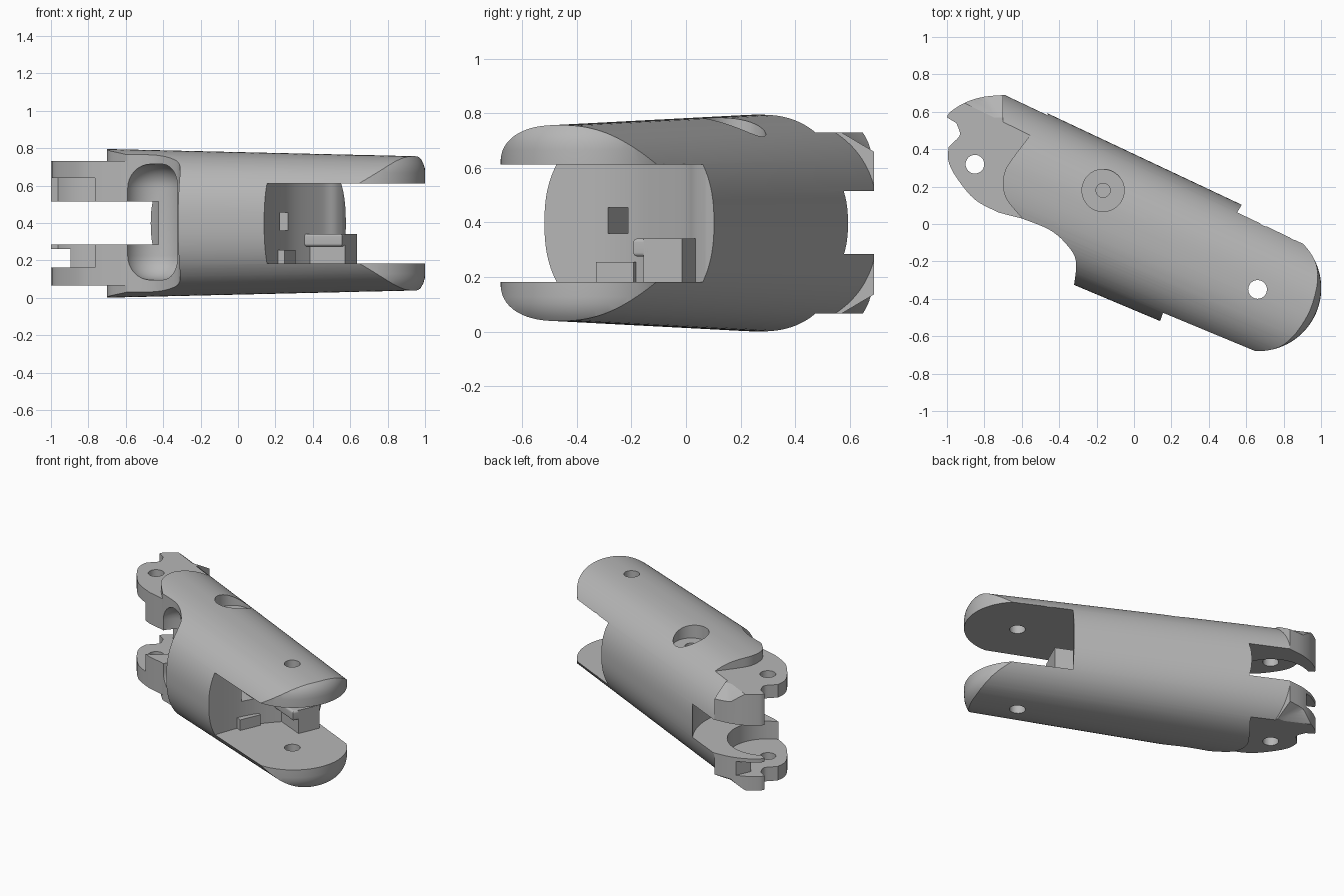
import bpy, bmesh, math
from mathutils import Matrix, Vector

cube = bpy.data.objects.get("Cube")
if cube:
    bpy.data.objects.remove(cube)

grey = bpy.data.materials.new("plain grey")
grey.use_nodes = True
colour = (0.47, 0.47, 0.47, 1)
grey.diffuse_color = colour
grey.node_tree.nodes["Principled BSDF"].inputs["Base Color"].default_value = colour

MID = 0.398          # height of the link axis
AXIS_V = -0.043      # sideways offset of the link axis
TURN = Matrix.Rotation(math.radians(-24), 4, 'Z')
cutters = []


def finish(name, bm):
    bmesh.ops.recalc_face_normals(bm, faces=bm.faces)
    mesh = bpy.data.meshes.new(name)
    bm.to_mesh(mesh)
    bm.free()
    mesh.materials.append(grey)
    ob = bpy.data.objects.new(name, mesh)
    bpy.context.scene.collection.objects.link(ob)
    return ob


def prism(name, outline, low, high, bevel=0):
    bm = bmesh.new()
    base = bm.faces.new([bm.verts.new((u, v, low)) for u, v in outline])
    new = bmesh.ops.extrude_face_region(bm, geom=[base])["geom"]
    bmesh.ops.translate(bm, vec=(0, 0, high - low),
                        verts=[g for g in new if isinstance(g, bmesh.types.BMVert)])
    if bevel:
        rims = [e for e in bm.edges if abs(e.verts[0].co.z - e.verts[1].co.z) < 1e-5]
        bmesh.ops.bevel(bm, geom=rims, offset=bevel, segments=8, profile=0.5, affect='EDGES')
    return finish(name, bm)


def arc(u, v, r, start, end, n):
    step = (end - start) / n
    return [(u + r * math.cos(math.radians(start + step * i)),
             v + r * math.sin(math.radians(start + step * i))) for i in range(n + 1)]


def disc(name, u, v, r, low, high, n=48, bevel=0):
    return prism(name, arc(u, v, r, 0, 360, n)[:-1], low, high, bevel)


def block(name, u0, u1, v0, v1, low, high, bevel=0):
    return prism(name, [(u0, v0), (u1, v0), (u1, v1), (u0, v1)], low, high, bevel)


def smooth_curve(points, n=5):
    # Catmull-Rom through the control points
    pts = [Vector(p) for p in points]
    pts = [pts[0]] + pts + [pts[-1]]
    out = []
    for a, b, c, d in zip(pts, pts[1:], pts[2:], pts[3:]):
        for i in range(n):
            t = i / n
            p = 0.5 * (2 * b + (c - a) * t + (2 * a - 5 * b + 4 * c - d) * t * t
                       + (3 * b - a - 3 * c + d) * t ** 3)
            out.append(tuple(p))
    return out + [tuple(pts[-1])]


def apply_to(ob, cutter, mode='DIFFERENCE'):
    mod = ob.modifiers.new(cutter.name, 'BOOLEAN')
    mod.operation, mod.object, mod.solver = mode, cutter, 'EXACT'
    cutter.hide_render = True
    cutters.append(cutter)


# Tapered barrel lying along the link, slightly squarer than a circle
bm = bmesh.new()
bmesh.ops.create_cone(bm, cap_ends=True, segments=128, radius1=0.407, radius2=0.358, depth=2.3,
                      matrix=Matrix.Rotation(math.pi / 2, 4, 'Y'))
for vert in bm.verts:
    r = math.hypot(vert.co.y, vert.co.z)
    p = 2.35
    bulge = (abs(vert.co.y / r) ** p + abs(vert.co.z / r) ** p) ** (-1 / p)
    vert.co.yz = vert.co.y * bulge, vert.co.z * bulge
bmesh.ops.translate(bm, vec=(-0.05, AXIS_V, MID), verts=bm.verts)
body = finish("finger_link_body", bm)

# Chamfered lug tip behind the knuckle, square to the front
lug_side = [(0.25, 0.066), (0.57, 0.066), (0.72, 0.155), (0.72, 0.641), (0.57, 0.73), (0.25, 0.73)]
lug_tip = prism("lug_tip", lug_side, -1.1, -0.7)
lug_tip.data.transform(TURN.inverted() @ Matrix(((0, 0, 1, 0), (1, 0, 0, 0), (0, 1, 0, 0), (0, 0, 0, 1))))
apply_to(body, lug_tip, 'UNION')

# Rounded fork end
fork = [(-2, -0.6), (0.3, -0.6), (0.746, -0.38)] + arc(0.746, AXIS_V, 0.337, -85, 85, 40) \
    + [(0.746, 0.294), (0.6, 0.5), (0.3, 0.55), (-2, 0.55)]
apply_to(body, prism("fork_end_shape", fork, MID - 0.4, MID + 0.4, 0.13), 'INTERSECT')

# Plan outline of the knuckle end and the scooped underside
scoop = smooth_curve([(-0.154, -0.45), (-0.202, -0.309), (-0.284, -0.247), (-0.4, -0.212), (-0.56, -0.217)])
lug = smooth_curve([(-0.683, -0.238), (-0.83, -0.227), (-0.97, -0.158), (-1.044, -0.095), (-1.072, -0.028)])
notch = smooth_curve([(-1.057, 0.011), (-1.045, 0.06), (-1.088, 0.107)])
tip = smooth_curve([(-1.146, 0.114), (-1.14, 0.15), (-1.087, 0.228), (-1.008, 0.296), (-0.902, 0.354)])
plan = scoop + lug + notch + tip + [(-0.7, 0.356), (-0.5, 0.6), (1.4, 0.6), (1.4, -0.6), (-0.154, -0.6)]
apply_to(body, prism("knuckle_outline", plan, -0.2, 1), 'INTERSECT')

# Flat cheeks above and below the knuckle
cheek = [(-0.54, -0.5)] + smooth_curve([(-0.555, -0.217), (-0.67, -0.16), (-0.721, -0.102),
                                        (-0.745, -0.025), (-0.735, 0.06), (-0.698, 0.215)]) \
    + [(-1.3, 0.25), (-1.3, -0.5)]
for side, low, high in (("upper", 0.73, 1), ("lower", -0.2, 0.066)):
    apply_to(body, prism(side + "_cheek_cut", cheek, low, high))

# Knuckle gap and lug recess
KNUCKLE, FORK = (-0.907, -0.054), (0.746, -0.051)
apply_to(body, disc("knuckle_gap", *KNUCKLE, 0.472, 0.285, 0.515, 72))
apply_to(body, disc("lug_recess", *KNUCKLE, 0.255, 0.163, 0.64))
apply_to(body, block("lower_lug_slot", -1.3, -1.05, -0.3, 0.4, 0.163, 0.26))

# Fork slot with a curved floor, and the dips along the fork edge
floor = smooth_curve([(0.342, -0.6), (0.34, -0.44), (0.325, -0.25), (0.325, -0.13), (0.35, 0),
                      (0.42, 0.18), (0.48, 0.29), (0.5, 0.6)])
apply_to(body, prism("fork_slot", [(1.4, -0.6)] + floor + [(1.4, 0.6)], 0.182, 0.612))
apply_to(body, disc("fork_edge_dip", 0.635, 0.335, 0.062, 0, 0.9))
apply_to(body, disc("fork_edge_dip_outer", 0.81, 0.33, 0.06, 0, 0.9))

# Rounded pocket inside the scoop
apply_to(body, disc("scoop_bowl", -0.385, -0.225, 0.165, 0.095, 0.715, 48, 0.13))

# Pin holes, round pocket and cord channel
for label, spot in (("knuckle", KNUCKLE), ("fork", FORK)):
    apply_to(body, disc(label + "_pin_hole", *spot, 0.05, -0.2, 1, 32))
apply_to(body, disc("round_pocket", -0.224, 0.097, 0.113, 0.69, 1))
apply_to(body, disc("pocket_hole", -0.224, 0.097, 0.038, 0.6, 1, 32))
apply_to(body, block("cord_channel", -0.6, 0.4, -0.17, -0.085, 0.36, 0.455))

# Stop blocks on the slot floor
parts = [body,
         block("stop_block", 0.33, 0.587, 0.09, 0.245, 0.175, 0.342),
         block("stop_rail", 0.33, 0.587, 0.05, 0.12, 0.275, 0.342, 0.015),
         block("floor_step", 0.3, 0.36, -0.2, -0.05, 0.175, 0.255)]

# Bake the cuts, turn the link and shade it
bpy.context.view_layer.update()
graph = bpy.context.evaluated_depsgraph_get()
baked = bpy.data.meshes.new_from_object(body.evaluated_get(graph))
body.modifiers.clear()
body.data = baked
for cutter in cutters:
    bpy.data.objects.remove(cutter)
for ob in parts:
    ob.data.transform(TURN)
    bpy.ops.object.select_all(action='DESELECT')
    ob.select_set(True)
    bpy.context.view_layer.objects.active = ob
    bpy.ops.object.shade_smooth_by_angle(angle=math.radians(30))
